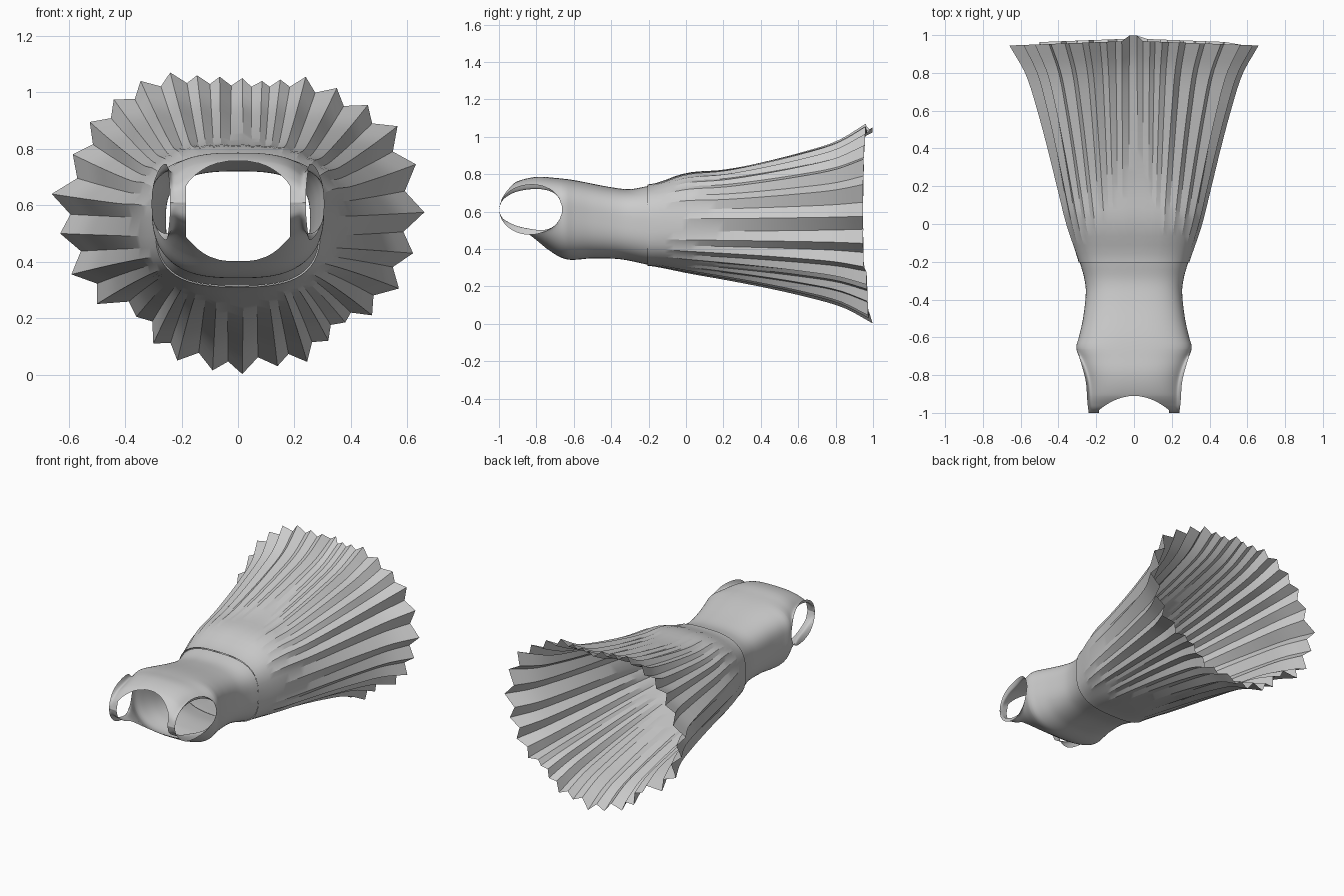
import bpy, bmesh, math

if "Cube" in bpy.data.objects:
    bpy.data.objects.remove(bpy.data.objects["Cube"])


def curve(pts):
    """Smooth interpolation through (y, value) points."""
    def tangent(i):
        a, b = pts[max(i - 1, 0)], pts[min(i + 1, len(pts) - 1)]
        return (b[1] - a[1]) / (b[0] - a[0])

    def f(y):
        if y <= pts[0][0]:
            return pts[0][1]
        for i in range(len(pts) - 1):
            (y0, v0), (y1, v1) = pts[i], pts[i + 1]
            if y <= y1:
                d = y1 - y0
                t = (y - y0) / d
                return (v0 * (2*t**3 - 3*t*t + 1) + v1 * (3*t*t - 2*t**3)
                        + d * tangent(i) * (t**3 - 2*t*t + t)
                        + d * tangent(i + 1) * (t**3 - t*t))
        return pts[-1][1]
    return f


def spow(v, e):
    return math.copysign(abs(v) ** e, v)


def add_grid(bm, rows, closed=False):
    vs = [[bm.verts.new(p) for p in r] for r in rows]
    n = len(rows[0])
    for a, b in zip(vs, vs[1:]):
        for j in range(n if closed else n - 1):
            k = (j + 1) % n
            bm.faces.new((a[j], a[k], b[k], b[j]))


def finish(bm, name, angle):
    bmesh.ops.remove_doubles(bm, verts=bm.verts, dist=1e-4)
    bmesh.ops.dissolve_degenerate(bm, dist=1e-5, edges=bm.edges)
    bmesh.ops.recalc_face_normals(bm, faces=bm.faces)
    me = bpy.data.meshes.new(name)
    bm.to_mesh(me)
    bm.free()
    ob = bpy.data.objects.new(name, me)
    bpy.context.collection.objects.link(ob)
    bpy.ops.object.select_all(action='DESELECT')
    ob.select_set(True)
    bpy.context.view_layer.objects.active = ob
    bpy.ops.object.shade_smooth_by_angle(angle=math.radians(angle))
    return ob


# Bodice silhouettes along the length
E = 0.7
half_width = curve([(-1, .24), (-.95, .246), (-.83, .256), (-.72, .285), (-.655, .306),
                    (-.6, .292), (-.5, .27), (-.36, .255), (-.28, .265), (-.2, .288)])
back_z = curve([(-1, .61), (-.985, .68), (-.95, .727), (-.9, .762), (-.8, .785), (-.7, .78),
                (-.6, .768), (-.4, .73), (-.3, .72), (-.2, .737)])
front_z = curve([(-1, .61), (-.985, .55), (-.95, .515), (-.9, .482), (-.83, .452),
                 (-.75, .405), (-.68, .36), (-.62, .342), (-.5, .35), (-.35, .345), (-.2, .315)])
side_z = curve([(-.9, .61), (-.66, .61), (-.4, .56), (-.2, .525)])


def armhole(y):
    return .135 * math.sqrt(max(0, 1 - ((y + .83) / .168) ** 2))


def neck(y, start, depth, power):
    return .185 * min(1, max(0, (start - y) / depth)) ** power


# Bodice with scooped neckline, armholes and shoulder straps
ys = [-1 + .8 * (i / 60) ** 1.6 for i in range(61)]
ys += [-.745, -.7453, -.746, -.748, -.752, -.91, -.911, -.913, -.662, -.664, -.9975]
ys = sorted(ys)
bm = bmesh.new()
N = 24
for sx in (1, -1):
    for sign, surf, cut in ((1, back_z, (-.91, .075, .5)), (-1, front_z, (-.745, .11, .35))):
        rows = []
        for y in ys:
            h, w, arm = sign * (surf(y) - side_z(y)), half_width(y), armhole(y)
            top = math.acos((neck(y, *cut) / w) ** (1 / E))
            row = []
            for j in range(N + 1):
                a = top * j / N
                u = abs(math.cos(a)) ** E
                # the section lifts to the armhole rim only near its outer edge
                d = ((h * abs(math.sin(a)) ** E) ** 5 + (arm * u ** 5) ** 5) ** .2
                row.append((sx * w * u, y, side_z(y) + sign * d))
            rows.append(row)
        add_grid(bm, rows)
finish(bm, "bodice", 50)

# Outer pleat ridges at the hem, (x, z) in order round the skirt
tips = [(.66, .575), (.63, .745), (.565, .88), (.46, .955), (.35, 1.015), (.24, 1.055),
        (.15, 1.045), (.085, 1.04), (.015, 1.05), (-.065, 1.055), (-.145, 1.06), (-.24, 1.07),
        (-.345, 1.04), (-.44, .975), (-.525, .895), (-.585, .78), (-.66, .64), (-.63, .5),
        (-.59, .355), (-.5, .25), (-.36, .205), (-.3, .11), (-.215, .05), (-.09, .015),
        (.015, .002), (.14, .03), (.245, .045), (.32, .12), (.38, .185), (.475, .21),
        (.57, .305), (.62, .43)]
hem = []
for i, (x, z) in enumerate(tips):
    x2, z2 = tips[(i + 1) % len(tips)]
    mx, mz = (x + x2) / 2, (z + z2) / 2 - .54
    gap = math.hypot(x2 - x, z2 - z)
    k = 1 - min(.055, .36 * gap) / math.hypot(mx, mz)   # inner fold between two ridges
    hem += [(x, z), (mx * k, .54 + mz * k)]

# Pleated skirt flaring from a smooth waist seam to the zigzag hem
flare = curve([(0, 0), (.03, .03), (.17, .18), (.35, .32), (.52, .45), (.7, .6), (.87, .77), (1, 1)])
steps = [0, .015, .04, .08] + [.12 + .88 * i / 22 for i in range(23)]
rows = []
for t in steps:
    f = flare(t)
    fz = f ** 1.22
    row = []
    for x, z in hem:
        a = math.atan2((z - .54) / .53, x / .66)
        wx = .293 * spow(math.cos(a), E)
        wz = .525 + (.22 if z > .54 else .215) * spow(math.sin(a), E)
        bulge = .022 * math.exp(-((t - .18) / .12) ** 2) * max(0, math.sin(a)) * min(1, t * 10)
        y1 = .945 + .025 * (1 - abs(x) / .66) + (.012 if z < .3 else 0)
        if abs(x) < .03:
            y1 = .998
        row.append((wx + (x - wx) * f, -.205 + (y1 + .205) * t, wz + (z - wz) * fz + bulge))
    rows.append(row)
bm = bmesh.new()
add_grid(bm, rows, closed=True)
# Waist seam lip tucking in to the bodice
lip = [(p[0] * .98, p[1] + .008, .525 + (p[2] - .525) * .98) for p in rows[0]]
add_grid(bm, [lip, rows[0]], closed=True)
finish(bm, "pleated_skirt", 25)
